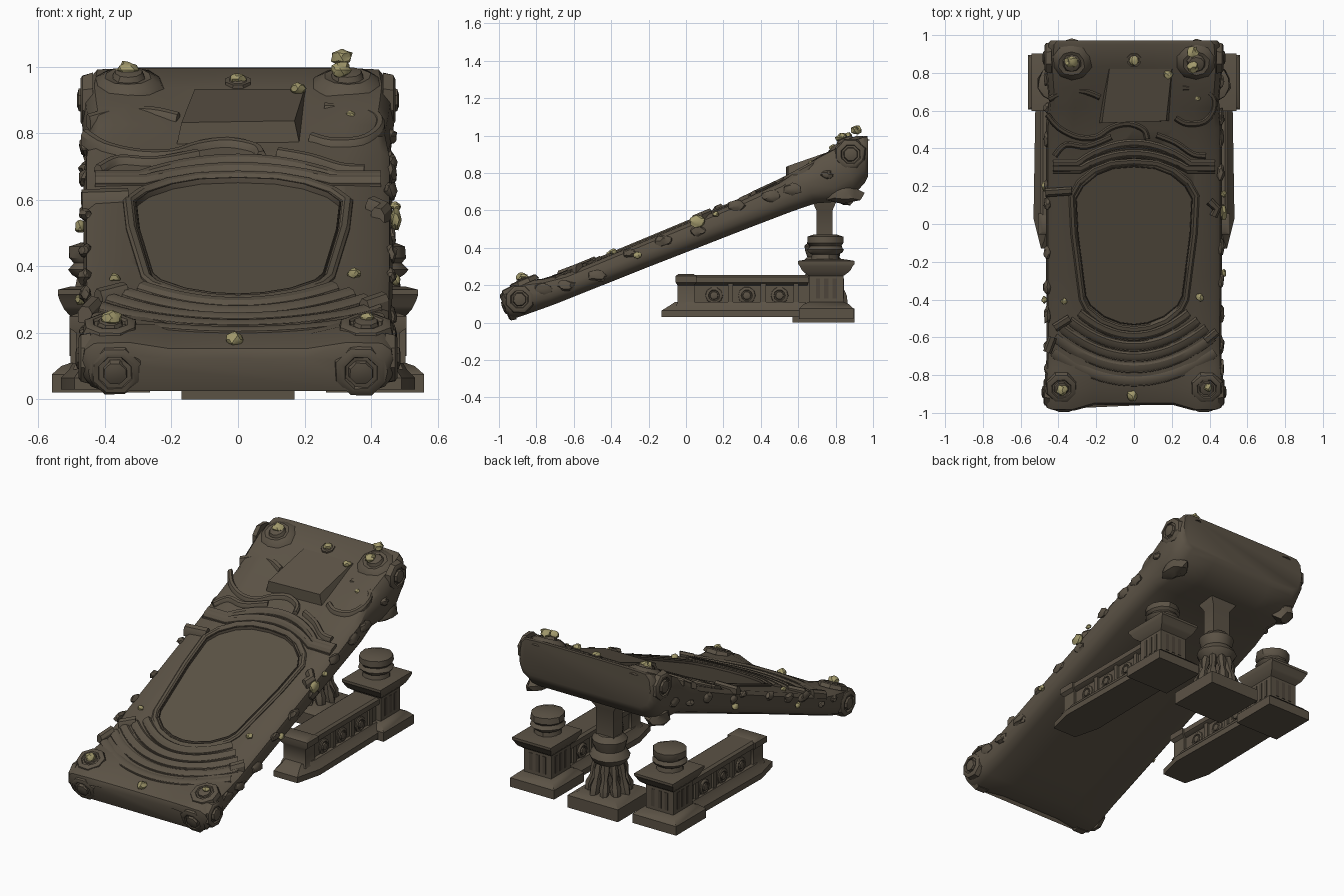
import bpy, bmesh, math, random
from mathutils import Vector, Matrix, noise

if "Cube" in bpy.data.objects:
    bpy.data.objects.remove(bpy.data.objects["Cube"])
random.seed(4)

def material(name, c):
    m = bpy.data.materials.new(name)
    m.diffuse_color = (*c, 1)
    m.use_nodes = True
    m.node_tree.nodes["Principled BSDF"].inputs["Base Color"].default_value = m.diffuse_color
    return m
STONE = material("weathered_brown_stone", (0.105, 0.085, 0.060))
DARK = material("dark_crevice_stone", (0.075, 0.060, 0.043))
MOSS = material("pale_yellow_lichen", (0.36, 0.32, 0.15))

def finish(name, bm, mat, angle=35):
    bmesh.ops.recalc_face_normals(bm, faces=bm.faces)
    me = bpy.data.meshes.new(name)
    bm.to_mesh(me)
    bm.free()
    me.materials.append(mat)
    me.shade_smooth()
    me.set_sharp_from_angle(angle=math.radians(angle))
    ob = bpy.data.objects.new(name, me)
    bpy.context.collection.objects.link(ob)
    return ob

def loft(name, rings, mat=STONE, closed=False, angle=35):
    bm = bmesh.new()
    vs = [[bm.verts.new(p) for p in r] for r in rings]
    n = len(vs[0])
    for a in range(len(vs) if closed else len(vs) - 1):
        r, s = vs[a], vs[(a + 1) % len(vs)]
        for i in range(n):
            bm.faces.new((r[i], r[(i + 1) % n], s[(i + 1) % n], s[i]))
    if not closed:
        bm.faces.new(vs[0])
        bm.faces.new(vs[-1])
    return finish(name, bm, mat, angle)

def lathe(name, prof, segs, mtx, mat=STONE, rough=0.0):
    rings = [[mtx @ Vector((r * math.cos(t) * (1 + random.uniform(-rough, rough)),
                            r * math.sin(t) * (1 + random.uniform(-rough, rough)), h))
              for t in [2 * math.pi * (i + .5) / segs for i in range(segs)]] for r, h in prof]
    return loft(name, rings, mat)

def block(name, x, y, prof, mat=STONE):
    """Rectangular stack; prof rows are half width, half depth, height."""
    return loft(name, [[(x - a, y - b, z), (x + a, y - b, z), (x + a, y + b, z), (x - a, y + b, z)]
                       for a, b, z in prof], mat)

def blob(name, p, size, mat):
    bm = bmesh.new()
    bmesh.ops.create_icosphere(bm, subdivisions=2, radius=1)
    off = Vector([random.uniform(0, 50) for _ in range(3)])
    for v in bm.verts:
        k = 1 + .45 * noise.noise(v.co * 1.6 + off)
        v.co = Vector((v.co.x * size[0], v.co.y * size[1], v.co.z * size[2])) * k + Vector(p)
    return finish(name, bm, mat, 30)

# Tilted slab frame: u along the slab, n out of its upper face
A = math.radians(22.5)
CA, SA = math.cos(A), math.sin(A)
def P(x, u, n):
    return Vector((x, u * CA - n * SA, .53 + u * SA + n * CA))

# Rows: u, half width, top, bottom, corner rise, slant of the end, middle set-back
ST = [(-1.065, .45, -.01, -.105, .02, 0, .025), (-1.045, .47, .015, -.118, .03, 0, .025),
      (-.93, .475, .025, -.125, .03, 0, 0), (-.82, .465, .01, -.13, .01, 0, 0),
      (-.70, .462, 0, -.132, 0, 0, 0), (-.3, .465, 0, -.137, 0, 0, 0), (.3, .465, .002, -.15, 0, 0, 0),
      (.55, .465, .012, -.157, 0, 0, 0), (.68, .45, .025, -.165, .015, 0, 0),
      (.80, .462, .04, -.205, .02, 0, 0), (.92, .47, .055, -.195, .015, .1, 0),
      (1.03, .46, .068, -.165, .0, .38, 0), (1.052, .44, .06, -.14, .0, .41, 0)]
def top(u):
    for a, b in zip(ST, ST[1:]):
        if a[0] <= u <= b[0]:
            return a[2] + (b[2] - a[2]) * (u - a[0]) / (b[0] - a[0])
    return ST[0][2] if u < 0 else ST[-1][2]
def S(x, y, h=0.0):
    """Point on the slab's upper face seen at x, y from above."""
    n = top(y / CA) + h
    return P(x, (y + n * SA) / CA, n)

half = [(0, 1), (.45, 1), (.7, 1), (.92, .98), (.98, .85), (1, .55), (.985, .3), (.94, .12), (.84, 0), (.45, 0), (0, 0)]
sect = half + [(-a, b) for a, b in half[-2:0:-1]]
rings = []
for u, w, t, b, c, k, m in ST:
    ring = []
    for fx, f in sect:
        n = b + (t - b) * f + (c * f if abs(fx) > .6 else 0)
        ring.append(P(fx * w, u + k * n + (m if abs(fx) < .6 else 0), n))
    rings.append(ring)
slab = loft("tilted_slab", rings, STONE, angle=40)

# Shallow recessed panel with a raised border
egg = [(0, .33), (.12, .32), (.21, .285), (.29, .22), (.33, .15), (.32, -.05), (.275, -.40),
       (.25, -.45), (.17, -.515), (.08, -.55), (0, -.56)]
egg += [(-x, y) for x, y in egg[-2:0:-1]]
inner = [(x * .93, (y + .1) * .94 - .1) for x, y in egg]
cutter = loft("panel_cutter", [[S(x, y, h) for x, y in inner] for h in (-.006, .1)])
cutter.hide_render = True
cutter.hide_viewport = True
mod = slab.modifiers.new("panel_recess", 'BOOLEAN')
mod.operation, mod.object, mod.solver = 'DIFFERENCE', cutter, 'EXACT'

def ridge(name, pts, width, height, mat=STONE, closed=False):
    """Raised moulding that follows a path on the slab."""
    n, out = len(pts), []
    for i, (x, y) in enumerate(pts):
        a = pts[(i - 1) % n if closed else max(i - 1, 0)]
        b = pts[(i + 1) % n if closed else min(i + 1, n - 1)]
        d = Vector((b[0] - a[0], b[1] - a[1])).normalized()
        out.append([S(x - d.y * s * width, y + d.x * s * width, h)
                    for s, h in ((-.5, -.02), (-.5, height * .4), (-.25, height), (.25, height),
                                 (.5, height * .4), (.5, -.02))])
    return loft(name, out, mat, closed, 30)

def smooth_path(pts, n=4):
    """Catmull-Rom curve through the points."""
    q = [Vector(p) for p in [pts[0]] + pts + [pts[-1]]]
    out = []
    for a, b, c, d in zip(q, q[1:], q[2:], q[3:]):
        for t in [i / n for i in range(n)]:
            v = b + .5 * t * (c - a + t * (2 * a - 5 * b + 4 * c - d + t * (3 * (b - c) + d - a)))
            out.append((v.x, v.y))
    return out + [pts[-1]]

def arc(xe, mid, end, power, count=21):
    return [(xe * t, mid + (end - mid) * abs(t) ** power)
            for t in [-1 + 2 * i / (count - 1) for i in range(count)]]

ridge("panel_border", egg, .032, .012, closed=True)
ridge("panel_inner_line", inner, .006, .008, DARK, True)
for i, (xe, mid, end) in enumerate([(.29, -.59, -.47), (.34, -.645, -.51), (.385, -.70, -.55),
                                    (.42, -.76, -.60), (.43, -.83, -.68)]):
    ridge(f"lower_arc_{i}", arc(xe, mid, end, 2), .045, .016 - .002 * i)
    ridge(f"lower_groove_{i}", arc(xe, mid - .027, end - .027, 2), .005, .004, DARK)
# Upper arches flatten out into level ends
for i, (xe, mid, end) in enumerate([(.28, .375, .295), (.30, .43, .32)]):
    pts = [(-.43, end)] + arc(xe, mid, end, 2, 15) + [(.43, end)]
    ridge(f"upper_arch_{i}", pts, .036, .016)
    ridge(f"upper_groove_{i}", [(x, y - .024) for x, y in pts], .005, .004, DARK)

# Broken vines and bars on the upper face
vines = [[(-.46, .58), (-.40, .51), (-.30, .46), (-.20, .46), (-.12, .51), (-.03, .53), (.05, .50), (.07, .45)],
         [(-.42, .36), (-.36, .42), (-.25, .41), (-.12, .46)],
         [(.22, .56), (.28, .53), (.37, .54), (.42, .60), (.42, .67), (.36, .71), (.26, .72)],
         [(.12, .47), (.22, .43), (.31, .37), (.38, .36)],
         [(-.45, .66), (-.36, .70), (-.26, .70), (-.18, .67)]]
for i, v in enumerate(vines):
    ridge(f"vine_{i}", smooth_path(v), .03, .018)
for i, v in enumerate([[(-.47, .165), (-.33, .175)], [(-.42, -.55), (-.34, -.50)], [(.38, -.62), (.44, -.57)],
                       [(.40, .12), (.44, .08), (.42, .04)], [(-.46, -.68), (-.43, -.6)]]):
    ridge(f"raised_bar_{i}", v, .045, .025)

# Raised plate at the head, blending into the slab towards the back
plate = [(-.17, .535), (.17, .545), (.20, .82), (-.13, .82)]
loft("head_plate", [[S(x * k, y, -.05 if k > 1 else (.06 if y < .6 else .008)) for x, y in plate]
                    for k in (1.15, 1)])

# Corner bosses: side, end and top faces
T = Matrix.Translation
tilt = Matrix.Rotation(A, 4, 'X')
disc = [(1.1, -.5), (1, .15), (.85, .3), (.68, .3), (.62, .1), (.5, .1), (.45, .4), (.25, .5)]
def boss(name, p, rot, r, segs=8, flat=.6):
    lathe(name, [(a * r, h * r * flat) for a, h in disc], segs, T(p) @ rot, rough=.04)
for s, side in ((-1, "left"), (1, "right")):
    out = Matrix.Rotation(s * math.pi / 2, 4, 'Y')
    boss(f"{side}_front_side_boss", (s * .466, -.89, .125), out, .075)
    boss(f"{side}_back_side_boss", (s * .460, .88, .90), out, .08)
    boss(f"{side}_front_end_boss", P(s * .37, -1.055, -.045), tilt @ Matrix.Rotation(math.pi / 2, 4, 'X'), .08)
    boss(f"{side}_front_top_boss", S(s * .385, -.87, .025), tilt, .08, flat=.45)
    lathe(f"{side}_back_top_boss", [(.12, -.02), (.10, .012), (.07, .028), (.05, .024), (.042, .04), (.02, .045)],
          10, T(S(s * .33, .86, 0)) @ tilt, rough=.06)
    # Worn lumps along the slab edges
    for i in range(10):
        u = -.88 + i * .19 + random.uniform(-.06, .06)
        d = random.uniform(.025, .055)
        blob(f"{side}_edge_lump_{i}", P(s * .46, u, random.uniform(-.09, -.01)),
             (.018, d, d * .6), STONE)
    blob(f"{side}_head_underside_lump", P(s * .40, .84, -.17), (.065, .09, .06), STONE)
lathe("middle_head_boss", [(.045, -.02), (.04, .008), (.028, .008), (.02, .016)], 8, T(S(0, .87)) @ tilt)

# Pale lichen spots
spots = [(-.33, .86, .04, .032), (0, .865, .012, .024), (.31, .91, .05, .03), (.31, .83, .055, .03),
         (.18, .79, .025, .022), (.34, .67, .012, .016), (-.38, -.88, .05, .03), (-.01, -.91, .005, .028),
         (.39, -.865, .045, .02), (-.37, -.41, .005, .016), (.35, -.39, .01, .02)]
for i, (x, y, h, r) in enumerate(spots):
    blob(f"lichen_{i}", S(x, y, h), (r, r, r * .8), MOSS)
for i, (x, y, z, r) in enumerate([(.475, .06, .54, .042), (.475, -.26, .36, .022), (-.475, .2, .52, .025),
                                  (-.475, -.4, .30, .02), (.475, .16, .58, .018)]):
    blob(f"side_lichen_{i}", (x, y, z), (.015, r, r * .8), MOSS)

# Central support: plinth, ring of stalks, drum and square pillar
CY = .735
block("pedestal_plinth", 0, CY, [(.17, .165, 0), (.17, .165, .075), (.12, .12, .10)])
for i in range(10):
    t = 2 * math.pi * i / 10
    a, b = (Vector((r * math.cos(t), CY + r * math.sin(t), z)) for r, z in ((.11, .09), (.07, .28)))
    q = (b - a).to_track_quat('Z', 'Y').to_matrix().to_4x4()
    lathe(f"pedestal_stalk_{i}", [(.024, 0), (.032, .05), (.017, .10), (.026, .15), (.02, .2)], 6, T(a) @ q, rough=.2)
lathe("pedestal_core", [(.06, .09), (.045, .28)], 8, T((0, CY, 0)), DARK)
lathe("pedestal_drum", [(.06, .25), (.10, .28), (.115, .31), (.10, .335), (.085, .35), (.095, .38),
                        (.10, .41), (.07, .44)], 14, T((0, CY, 0)), rough=.03)
block("pedestal_pillar", 0, CY + .005, [(.06, .043, .42), (.06, .043, .60), (.10, .07, .66), (.10, .07, .70)])

# Two side balustrades with end posts
for s, side in ((-1, "left"), (1, "right")):
    X, Y = s * .412, .75
    block(f"{side}_post", X, Y, [(.148, .145, .02), (.148, .145, .075), (.12, .12, .10), (.092, .092, .11),
                                 (.092, .092, .25), (.11, .12, .27), (.115, .13, .28), (.125, .14, .30),
                                 (.13, .152, .315), (.13, .152, .33), (.09, .09, .34)])
    lathe(f"{side}_post_finial", [(.08, .33), (.072, .365), (.09, .375), (.10, .39), (.085, .41), (.098, .425),
                                  (.096, .46), (.06, .472)], 12, T((X, Y - .005, 0)), rough=.05)
    # Narrow slots on every post face
    for k in (-.045, 0, .045):
        for f in (-1, 1):
            block(f"{side}_post_slot", X + k, Y + f * .092, [(.011, .003, .13), (.011, .003, .235)], DARK)
            block(f"{side}_post_slot", X + f * .092, Y + k, [(.003, .011, .13), (.003, .011, .235)], DARK)
    plan = [(-.08, -.13), (.08, -.13), (.12, .03), (.11, .64), (-.11, .64), (-.12, .03)]
    loft(f"{side}_rail_base", [[(X + x * k, y + (d if y < 0 else 0), z) for x, y in plan]
                               for k, d, z in ((1, 0, .03), (1, 0, .065), (.8, .04, .09), (.7, .07, .11))])
    block(f"{side}_rail_wall", X, .33, [(.06, .35, .08), (.06, .35, .22)])
    block(f"{side}_rail_cap", X, .31, [(.06, .34, .20), (.085, .345, .215), (.085, .345, .245), (.07, .335, .256)])
    block(f"{side}_rail_end", X, .0, [(.085, .055, .09), (.075, .045, .11), (.075, .045, .20), (.095, .055, .215),
                                      (.095, .055, .25), (.07, .04, .26)])
    for j, y in enumerate((.15, .325, .50)):
        for f in (-1, 1):
            boss(f"{side}_rail_rosette_{j}", (X + f * .062, y, .145), Matrix.Rotation(f * math.pi / 2, 4, 'Y'), .045, 10)
            block(f"{side}_rail_divider", X + f * .062, y + .088, [(.012, .014, .10), (.012, .014, .21)])
